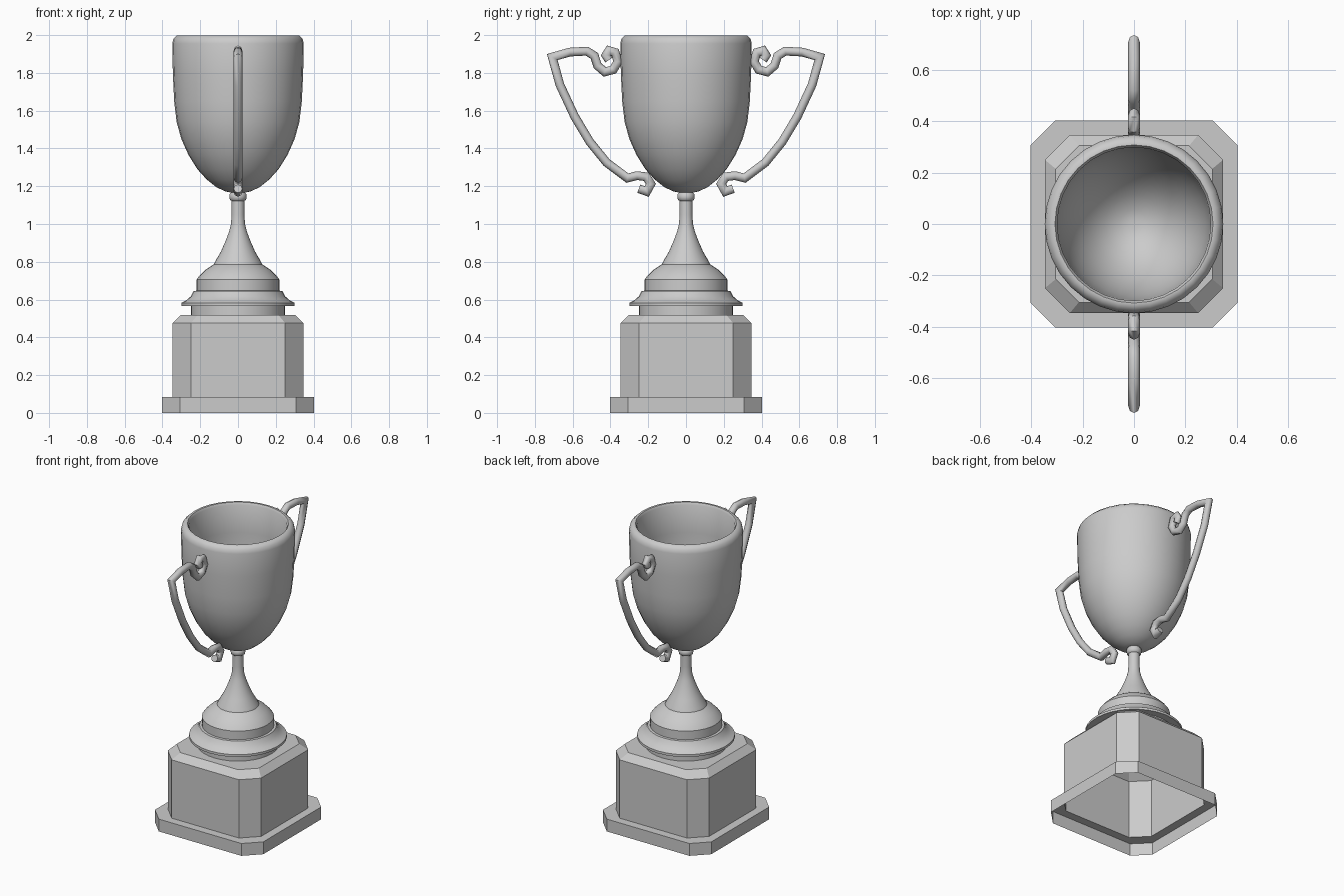
import bpy, bmesh, math
from mathutils import Vector

if "Cube" in bpy.data.objects:
    bpy.data.objects.remove(bpy.data.objects["Cube"])


def finish(name, bm, angle):
    bmesh.ops.recalc_face_normals(bm, faces=bm.faces)
    mesh = bpy.data.meshes.new(name)
    bm.to_mesh(mesh)
    bm.free()
    ob = bpy.data.objects.new(name, mesh)
    bpy.context.collection.objects.link(ob)
    bpy.ops.object.select_all(action='DESELECT')
    bpy.context.view_layer.objects.active = ob
    ob.select_set(True)
    bpy.ops.object.shade_smooth_by_angle(angle=math.radians(angle))
    return ob


def loft(name, rings, angle=35, cap_start=False, cap_end=False):
    """Skin a list of equally sized point rings."""
    bm = bmesh.new()
    rows = [[bm.verts.new(p) for p in ring] for ring in rings]
    n = len(rows[0])
    for a, b in zip(rows, rows[1:]):
        for i in range(n):
            j = (i + 1) % n
            bm.faces.new((a[i], a[j], b[j], b[i]))
    if cap_start:
        bm.faces.new(rows[0][::-1])
    if cap_end:
        bm.faces.new(rows[-1])
    return finish(name, bm, angle)


def circle(r, z, n=32):
    return [(r * math.cos(math.tau * i / n), r * math.sin(math.tau * i / n), z)
            for i in range(n)]


def chamfered_square(h, c, z):
    return [(h, -c, z), (h, c, z), (c, h, z), (-c, h, z),
            (-h, c, z), (-h, -c, z), (-c, -h, z), (c, -h, z)]


def lathe(name, profile, angle=35, **caps):
    return loft(name, [circle(r, z) for r, z in profile], angle, **caps)


def tube(name, path, radius, sides=8):
    """Sweep a round section along a path in the YZ plane with mitred corners."""
    pts = [Vector(p) for p in path]
    rings = []
    for i, p in enumerate(pts):
        d0 = (p - pts[max(i - 1, 0)]).normalized()
        d1 = (pts[min(i + 1, len(pts) - 1)] - p).normalized()
        t = (d0 + d1).normalized()
        cosine = t.dot(d1 if d1.length > 0 else d0)
        normal = Vector((-t.y, t.x)) / max(cosine, 0.6)
        ring = []
        for k in range(sides):
            a = math.tau * k / sides
            q = p + normal * radius * math.cos(a)
            ring.append((radius * math.sin(a), q.x, q.y))
        rings.append(ring)
    return loft(name, rings, 50, cap_start=True, cap_end=True)


# Hollow plinth with foot, ledge, block and bevelled top (open underneath)
loft("plinth", [chamfered_square(*s) for s in (
    (0.403, 0.307, 0), (0.403, 0.307, 0.083), (0.347, 0.25, 0.083),
    (0.347, 0.25, 0.475), (0.305, 0.215, 0.517))], 30, cap_end=True)

# Stepped round pedestal
lathe("pedestal", [
    (0.25, 0.515), (0.25, 0.567), (0.298, 0.567), (0.298, 0.583),
    (0.275, 0.595), (0.25, 0.617), (0.235, 0.645), (0.22, 0.647),
    (0.22, 0.705), (0.205, 0.725), (0.175, 0.755), (0.13, 0.785),
    (0.12, 0.79)], cap_end=True)

# Flared stem
lathe("stem", [
    (0.128, 0.785), (0.122, 0.80), (0.09, 0.855), (0.066, 0.91),
    (0.047, 0.96), (0.037, 1.0), (0.034, 1.05), (0.034, 1.13)])

# Collar under the cup
lathe("collar", [
    (0.034, 1.122), (0.043, 1.128), (0.046, 1.142), (0.045, 1.157),
    (0.036, 1.168), (0.03, 1.18)], 60)

# Cup with rounded lip and bowl inside
lathe("cup", [
    (0.03, 1.165), (0.065, 1.172), (0.115, 1.195), (0.165, 1.235),
    (0.215, 1.29), (0.262, 1.365), (0.30, 1.45), (0.325, 1.54),
    (0.338, 1.65), (0.345, 1.80), (0.348, 1.955), (0.342, 1.98),
    (0.322, 1.999), (0.308, 1.999), (0.299, 1.985), (0.297, 1.80),
    (0.291, 1.65), (0.278, 1.55), (0.254, 1.46), (0.218, 1.375),
    (0.17, 1.305), (0.115, 1.25), (0.055, 1.218), (0.02, 1.212)],
    50, cap_start=True, cap_end=True)

# Scrolled handles, mirrored front to back
handle = tube("handles", [
    (0.408, 1.868), (0.424, 1.893), (0.408, 1.918), (0.375, 1.908),
    (0.36, 1.86), (0.385, 1.817), (0.43, 1.805), (0.468, 1.838),
    (0.485, 1.89), (0.525, 1.915), (0.615, 1.91), (0.708, 1.884),
    (0.668, 1.738), (0.59, 1.57), (0.51, 1.436), (0.42, 1.325),
    (0.31, 1.243), (0.26, 1.256), (0.21, 1.25), (0.186, 1.212),
    (0.208, 1.172), (0.25, 1.187)], 0.023)
mirror = handle.modifiers.new("mirror", 'MIRROR')
mirror.use_axis = (False, True, False)
